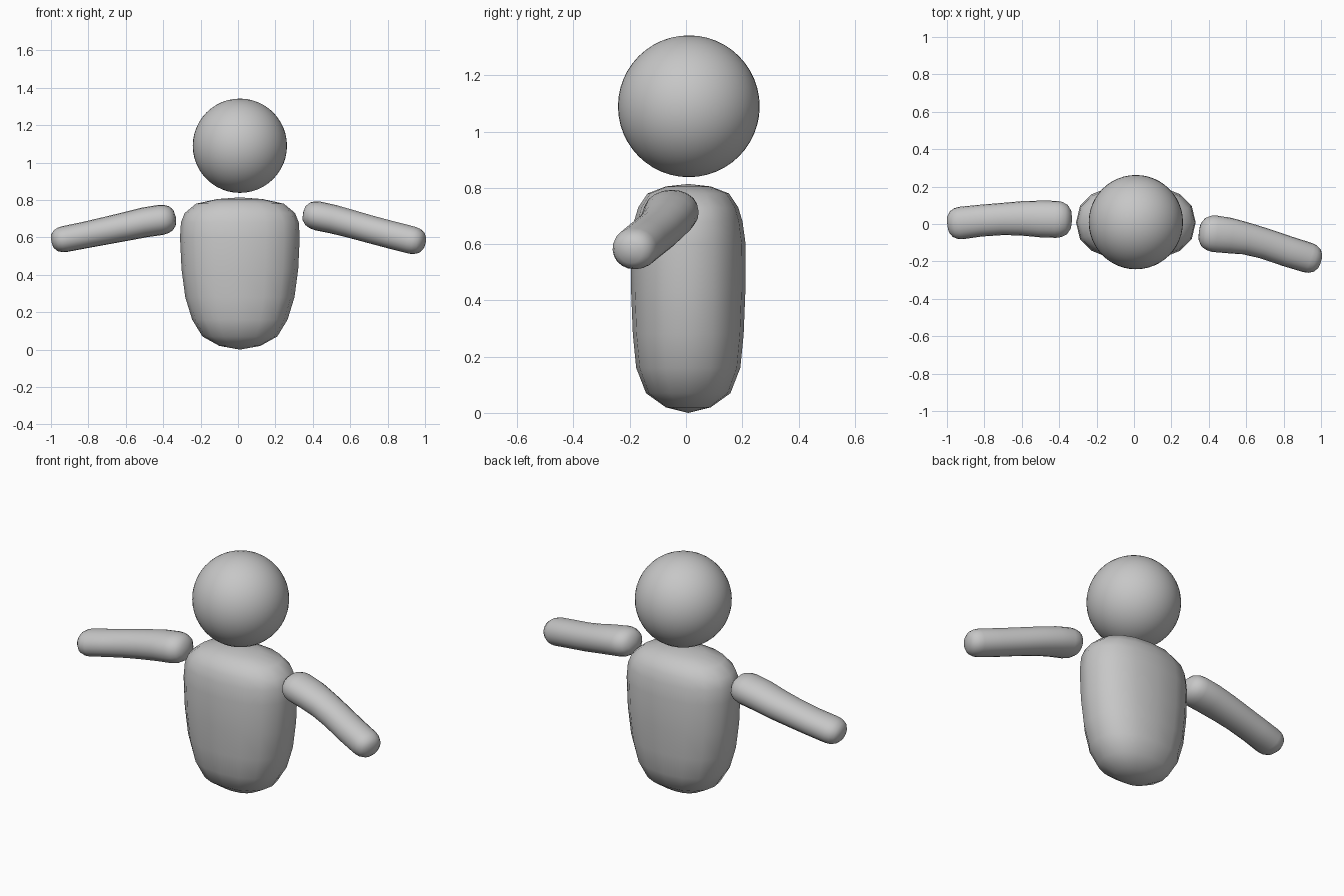
import bpy, bmesh, math
from mathutils import Vector

if "Cube" in bpy.data.objects:
    bpy.data.objects.remove(bpy.data.objects["Cube"])

grey = bpy.data.materials.new("light_grey")
grey.diffuse_color = (0.57, 0.57, 0.57, 1)
grey.use_nodes = True
grey.node_tree.nodes["Principled BSDF"].inputs["Base Color"].default_value = grey.diffuse_color


def finish(name, bm):
    """Turn a bmesh into a smooth grey object."""
    bmesh.ops.recalc_face_normals(bm, faces=bm.faces[:])
    for f in bm.faces:
        f.smooth = True
    me = bpy.data.meshes.new(name)
    bm.to_mesh(me)
    bm.free()
    me.materials.append(grey)
    ob = bpy.data.objects.new(name, me)
    bpy.context.collection.objects.link(ob)


def power(v, n):
    return math.copysign(abs(v) ** (2 / n), v)


def loft(name, start, rings, end, up, n, sides):
    """Superellipse rings (centre, half width, half height) closed by two poles."""
    bm = bmesh.new()
    centres = [Vector(start)] + [Vector(r[0]) for r in rings] + [Vector(end)]
    loops = []
    for i, (c, a, b) in enumerate(rings):
        t = (centres[i + 2] - centres[i]).normalized()
        u = t.cross(Vector(up)).normalized()
        v = u.cross(t)
        loop = []
        for k in range(sides):
            ang = 2 * math.pi * k / sides
            loop.append(bm.verts.new(Vector(c) + u * a * power(math.cos(ang), n)
                                     + v * b * power(math.sin(ang), n)))
        loops.append(loop)
    p0, p1 = bm.verts.new(start), bm.verts.new(end)
    for k in range(sides):
        j = (k + 1) % sides
        bm.faces.new((p0, loops[0][j], loops[0][k]))
        bm.faces.new((p1, loops[-1][k], loops[-1][j]))
        for l0, l1 in zip(loops, loops[1:]):
            bm.faces.new((l0[k], l0[j], l1[j], l1[k]))
    finish(name, bm)


def arm(name, path):
    """Bent limb with rounded ends: path of (x, y, z, half width, half height)."""
    pts = [(Vector(p[:3]), p[3], p[4]) for p in path]
    caps = [(0.35, 0.95), (0.68, 0.80), (0.90, 0.52)]
    d0 = (pts[0][0] - pts[1][0]).normalized()
    d1 = (pts[-1][0] - pts[-2][0]).normalized()
    c0, a0, b0 = pts[0]
    c1, a1, b1 = pts[-1]
    l0, l1 = 0.085, 0.073
    head = [(c0 + d0 * l0 * d, a0 * s, b0 * s) for d, s in reversed(caps)]
    tail = [(c1 + d1 * l1 * d, a1 * s, b1 * s) for d, s in caps]
    loft(name, c0 + d0 * l0, head + pts + tail, c1 + d1 * l1, (0, 0, 1), 2.1, 20)


# head
bm = bmesh.new()
bmesh.ops.create_uvsphere(bm, u_segments=48, v_segments=24, radius=0.252)
bmesh.ops.translate(bm, verts=bm.verts[:], vec=(0.01, 0.01, 1.09))
finish("head", bm)

# body, widest near the shoulders
profile = [(0.02, 0.11, 0.08), (0.07, 0.20, 0.15), (0.16, 0.255, 0.185),
           (0.28, 0.292, 0.197), (0.43, 0.312, 0.203), (0.60, 0.32, 0.204),
           (0.68, 0.315, 0.193), (0.73, 0.295, 0.178), (0.78, 0.235, 0.145),
           (0.805, 0.12, 0.08)]
loft("body", (0.01, 0.008, 0), [((0.01, 0.008, z), a, b) for z, a, b in profile],
     (0.01, 0.008, 0.814), (0, 1, 0), 2.3, 16)

# arms, each with a slight bend at the elbow
arm("arm_right_side", [(0.43, -0.052, 0.714, 0.098, 0.078), (0.51, -0.062, 0.697, 0.095, 0.077),
                       (0.60, -0.078, 0.673, 0.086, 0.075), (0.70, -0.105, 0.645, 0.082, 0.074),
                       (0.82, -0.146, 0.613, 0.082, 0.074), (0.93, -0.180, 0.585, 0.081, 0.074)])
arm("arm_left_side", [(-0.415, 0.025, 0.693, 0.099, 0.081), (-0.50, 0.027, 0.680, 0.098, 0.080),
                      (-0.60, 0.030, 0.658, 0.092, 0.077), (-0.70, 0.027, 0.637, 0.086, 0.074),
                      (-0.82, 0.018, 0.612, 0.085, 0.071), (-0.927, 0.005, 0.591, 0.087, 0.070)])
